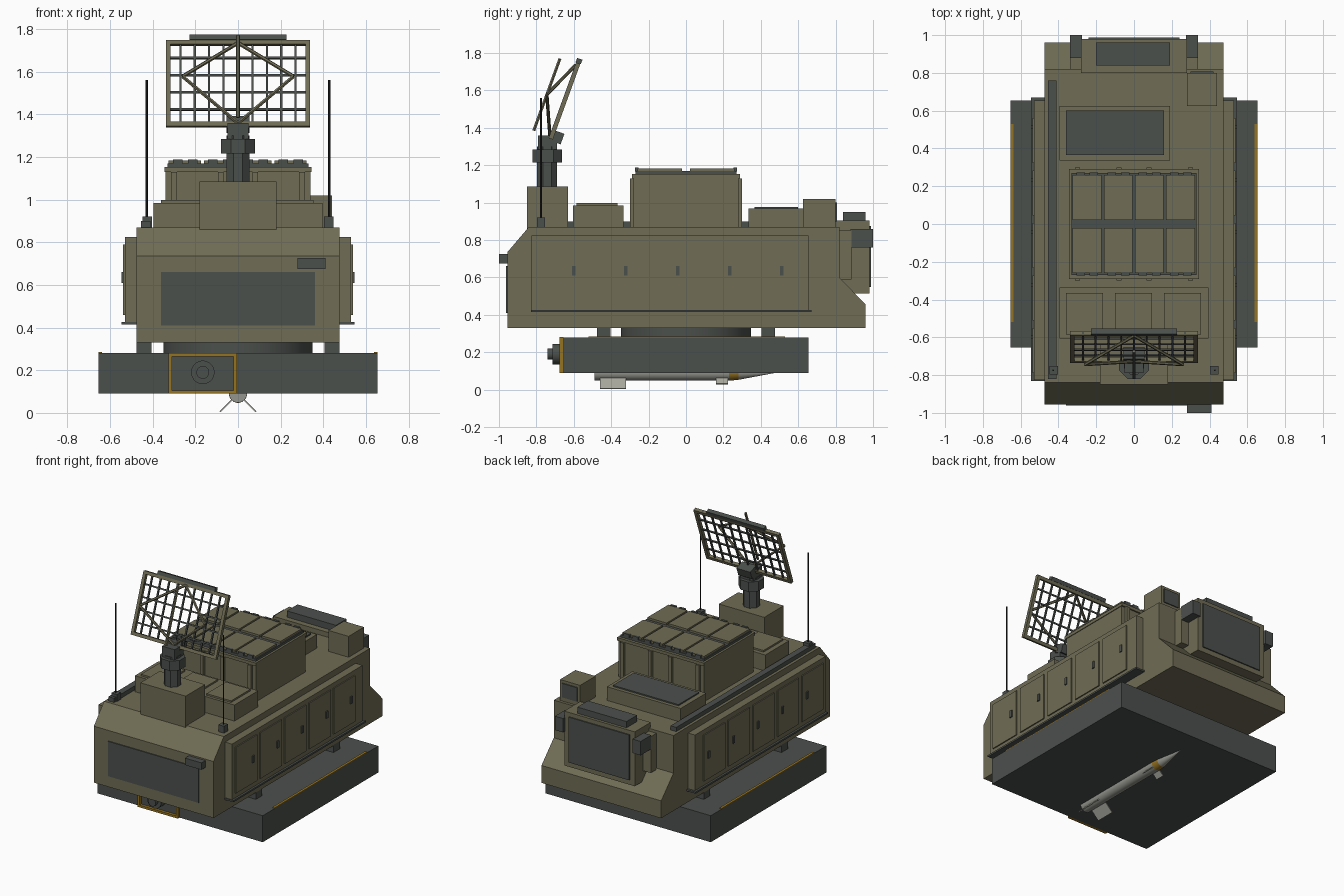
import bpy, bmesh, math
from mathutils import Vector, Matrix

if "Cube" in bpy.data.objects:
    bpy.data.objects.remove(bpy.data.objects["Cube"], do_unlink=True)


def material(name, rgb):
    m = bpy.data.materials.new(name)
    m.use_nodes = True
    m.diffuse_color = (*rgb, 1)
    m.node_tree.nodes["Principled BSDF"].inputs["Base Color"].default_value = (*rgb, 1)
    return m


OLIVE = material("olive paint", (0.16, 0.15, 0.09))
DARK = material("dark grey metal", (0.071, 0.08, 0.073))
BLACK = material("black rod", (0.018, 0.02, 0.018))
YELLOW = material("warning yellow", (0.30, 0.17, 0.015))
GREY = material("rocket grey", (0.30, 0.30, 0.27))
PALE = material("fin grey", (0.40, 0.40, 0.35))


def finish(name, bm, mat, matrix=None):
    if matrix:
        bm.transform(matrix)
    bmesh.ops.recalc_face_normals(bm, faces=bm.faces)
    me = bpy.data.meshes.new(name)
    bm.to_mesh(me)
    bm.free()
    me.materials.append(mat)
    ob = bpy.data.objects.new(name, me)
    bpy.context.collection.objects.link(ob)
    return ob


def box(name, mat, x, y, z, matrix=None):
    """Box from (low, high) ranges on each axis."""
    bm = bmesh.new()
    bmesh.ops.create_cube(bm, size=1)
    for v in bm.verts:
        v.co = [r[0] if c < 0 else r[1] for c, r in zip(v.co, (x, y, z))]
    return finish(name, bm, mat, matrix)


def rod(name, mat, a, b, r, r2=None, sides=8):
    """Cylinder or cone between two points."""
    a, b = Vector(a), Vector(b)
    d = b - a
    bm = bmesh.new()
    bmesh.ops.create_cone(bm, cap_ends=True, segments=sides, radius1=r,
                          radius2=r if r2 is None else r2, depth=d.length)
    bm.transform(Matrix.Rotation(math.pi / sides, 4, 'Z'))
    turn = d.to_track_quat('Z', 'Y').to_matrix().to_4x4()
    ob = finish(name, bm, mat, Matrix.Translation((a + b) / 2) @ turn)
    if sides > 12:
        bpy.context.view_layer.objects.active = ob
        ob.select_set(True)
        bpy.ops.object.shade_smooth_by_angle()
        ob.select_set(False)
    return ob


def side(s, lo, hi):
    return (lo, hi) if s > 0 else (-hi, -lo)


SIDES = ((1, "left"), (-1, "right"))

# Base slab with warning stripes, hatch frame and port
box("base_slab", DARK, (-.655, .655), (-.655, .655), (.09, .28))
for s, n in SIDES:
    box(n + "_base_stripe", YELLOW, side(s, .637, .655), (-.52, .53), (.278, .285))
for z in (.09, .265):
    box("hatch_frame_bar", YELLOW, (-.325, -.005), (-.675, -.655), (z, z + .016))
for x in (-.325, -.021):
    box("hatch_frame_post", YELLOW, (x, x + .016), (-.675, -.655), (.09, .281))
rod("port_ring", DARK, (-.165, -.65, .19), (-.165, -.715, .19), .055, sides=24)
rod("port_cap", DARK, (-.165, -.71, .19), (-.165, -.74, .19), .03, sides=24)

# Turning ring and corner blocks
rod("turning_ring", DARK, (0, 0, .27), (0, 0, .335), .35, sides=32)
for s, n in SIDES:
    for y in (-.475, .405):
        box(n + "_corner_block", DARK, side(s, .405, .475), (y, y + .07), (.27, .335))

# Rocket half sunk under the slab
rod("rocket_body", GREY, (0, -.49, .09), (0, .23, .09), .042, sides=20)
rod("rocket_band", YELLOW, (0, .23, .09), (0, .28, .09), .043, .038, sides=20)
rod("rocket_nose", GREY, (0, .28, .09), (0, .47, .09), .038, .002, sides=20)
for s, n in SIDES:
    tilt = Matrix.Translation((0, 0, .09)) @ Matrix.Rotation(-s * math.pi / 4, 4, 'Y')
    box(n + "_tail_fin", PALE, (-.003, .003), (-.46, -.32), (-.12, -.02), tilt)
    box(n + "_nose_fin", PALE, (-.003, .003), (.16, .225), (-.085, -.02), tilt)

# Hull from a side profile
profile = [(-.955, .33), (-.955, .735), (-.84, .87), (.82, .87), (.82, .6), (.96, .455), (.96, .33)]
bm = bmesh.new()
face = bm.faces.new([bm.verts.new((-.475, y, z)) for y, z in profile])
ext = bmesh.ops.extrude_face_region(bm, geom=[face])
bmesh.ops.translate(bm, vec=(.95, 0, 0), verts=[g for g in ext["geom"] if isinstance(g, bmesh.types.BMVert)])
finish("hull", bm, OLIVE)
box("front_panel", DARK, (-.36, .36), (-.962, -.95), (.41, .66))
box("front_lamp", DARK, (.28, .41), (-1, -.95), (.675, .725))

# Side lockers with doors, handles and a lower ledge
for s, n in SIDES:
    box(n + "_locker", OLIVE, side(s, .47, .53), (-.825, .655), (.42, .825))
    box(n + "_ledge", DARK, side(s, .47, .545), (-.83, .67), (.414, .426))
    for i in range(5):
        y = -.79 + i * .278
        box(n + "_locker_door", OLIVE, side(s, .52, .538), (y, y + .24), (.46, .79))
        box(n + "_door_handle", DARK, side(s, .53, .546), (y + .18, y + .2), (.61, .66))

# Rear cab with window, roof hatch and side lamps
box("rear_cab", OLIVE, (-.28, .28), (.8, .98), (.515, .905))
box("rear_window", DARK, (-.24, .24), (.97, .988), (.55, .875))
box("cab_roof_hatch", DARK, (-.2, .19), (.84, .96), (.9, .95))
for s, n in SIDES:
    box(n + "_lamp_bracket", OLIVE, side(s, .27, .34), (.81, .885), (.59, .85))
    box(n + "_rear_lamp", DARK, side(s, .275, .34), (.88, 1), (.76, .86))

# Roof boxes
box("front_equipment_box", OLIVE, (-.395, .395), (-.605, -.335), (.86, .985))
for x in (-.36, -.1, .16):
    box("equipment_lid", OLIVE, (x, x + .195), (-.585, -.365), (.98, .997))
box("rear_equipment_box", OLIVE, (-.395, .19), (.335, .625), (.86, .968))
box("rear_box_panel", DARK, (-.36, .16), (.365, .6), (.96, .977))
box("sensor_box", OLIVE, (.28, .44), (.625, .8), (.86, 1.02))
box("sensor_window", DARK, (.3, .42), (.79, .807), (.9, 1.0))
box("roof_rail", DARK, (-.455, -.41), (-.82, .76), (.86, .9))

# Launcher box with eight lids
box("launcher_box", OLIVE, (-.34, .34), (-.28, .28), (.86, 1.14))
box("launcher_rim", OLIVE, (-.345, .345), (-.29, .29), (1.13, 1.152))
box("launcher_deck", DARK, (-.33, .33), (-.27, .27), (1.15, 1.168))
for i in range(4):
    x = -.325 + i * .165
    for s, n in ((-1, "front"), (1, "rear")):
        box(n + "_launcher_lid", OLIVE, (x, x + .152), side(s, .022, .26), (1.16, 1.183))
        for hx in (.02, .09):
            box(n + "_lid_hinge", DARK, (x + hx, x + hx + .045), side(s, .255, .272), (1.165, 1.187))
for x in (-.3, -.08, .08, .3):
    for s, n in ((-1, "front"), (1, "rear")):
        box(n + "_launcher_rib", OLIVE, (x - .013, x + .013), side(s, .275, .3), (.87, 1.13))

# Whip antennas
for s, n in SIDES:
    box(n + "_antenna_base", DARK, side(s, .403, .447), (-.797, -.753), (.86, .92))
    rod(n + "_antenna", BLACK, (s * .428, -.775, .9), (s * .428, -.775, 1.56), .005, sides=6)

# Radar pedestal and mast
MY = -.742
box("radar_pedestal", OLIVE, (-.18, .18), (-.85, -.63), (.86, 1.085))
rod("mast", DARK, (0, MY, 1.08), (0, MY, 1.3), .058)
rod("mast_collar", DARK, (0, MY, 1.215), (0, MY, 1.285), .085)
box("mast_head", DARK, (-.05, .05), (-.79, -.69), (1.28, 1.36))

# Tilted radar grid: local x across, y depth (front negative), z along the panel
T = Matrix.Translation((0, -.65, 1.543)) @ Matrix.Rotation(math.radians(-20), 4, 'X')
box("dish_mount", DARK, (-.055, .055), (-.01, .06), (-.225, -.165), T)
W, H = .338, .215
for s, n in SIDES:
    box(n + "_dish_frame", OLIVE, side(s, W - .022, W), (-.012, .012), (-H, H), T)
for s, n in ((-1, "lower"), (1, "upper")):
    box(n + "_dish_frame", OLIVE, (-W, W), (-.012, .012), side(s, H - .022, H), T)
for i in range(1, 10):
    x = -W + i * W / 5
    box("grid_upright", DARK, (x - .005, x + .005), (-.006, .006), (-H, H), T)
for i in range(1, 5):
    z = -H + i * H / 2.5
    box("grid_crossbar", DARK, (-W, W), (-.005, .005), (z - .005, z + .005), T)
box("dish_top_bar", DARK, (-.228, .228), (-.015, .015), (H, H + .025), T)

# Feed struts in front of the grid
for s, n in SIDES:
    for e in (-.2, .2):
        rod(n + "_feed_strut", OLIVE, T @ Vector((0, -.01, e)), T @ Vector((s * .26, -.1, 0)), .009, sides=6)
rod("feed_bar", OLIVE, T @ Vector((0, -.1, -.205)), T @ Vector((0, -.1, .205)), .009, sides=6)
